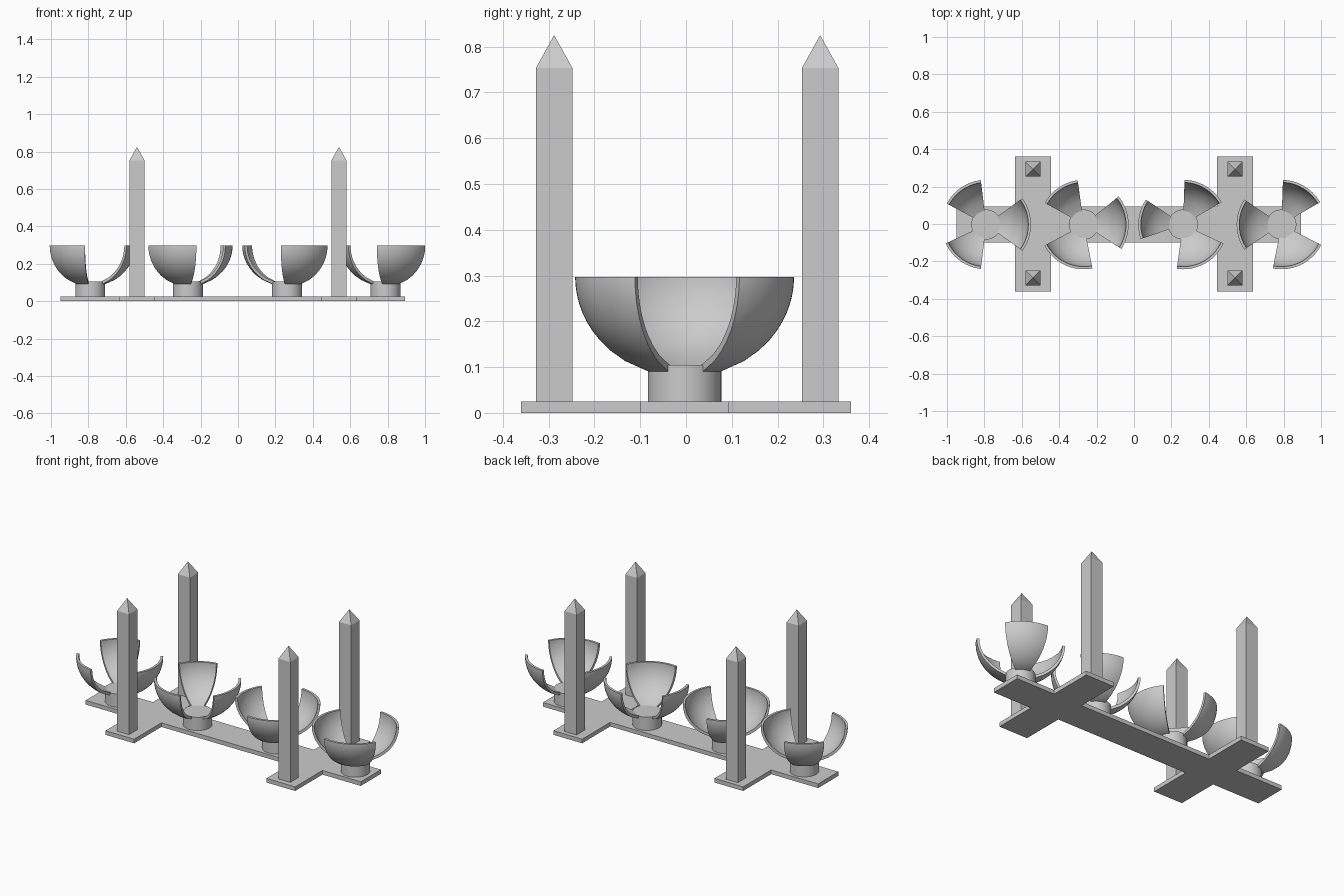
import bpy
import bmesh
from math import sin, cos, pi, radians, sqrt
from mathutils import Matrix, Vector

cube = bpy.data.objects.get("Cube")
if cube:
    bpy.data.objects.remove(cube, do_unlink=True)

stone = bpy.data.materials.new("grey_stone")
stone.use_nodes = True
GREY = (0.6, 0.6, 0.6, 1)
stone.diffuse_color = GREY
stone.node_tree.nodes["Principled BSDF"].inputs["Base Color"].default_value = GREY


def finish(bm, name, smooth=False):
    """Turn a bmesh into a named object with the stone material."""
    bmesh.ops.recalc_face_normals(bm, faces=bm.faces)
    mesh = bpy.data.meshes.new(name)
    bm.to_mesh(mesh)
    bm.free()
    mesh.materials.append(stone)
    obj = bpy.data.objects.new(name, mesh)
    bpy.context.collection.objects.link(obj)
    if smooth:
        bpy.ops.object.select_all(action="DESELECT")
        obj.select_set(True)
        bpy.context.view_layer.objects.active = obj
        bpy.ops.object.shade_smooth_by_angle(angle=radians(30))
    return obj


# Base plate: a long bar crossed by two short bars, as one outline
BASE_TOP = 0.025
ARM, FRONT, BACK = 0.36, -0.1, 0.093
CROSS_X = [-0.635, -0.443, 0.443, 0.635]


def bar_edge(inner, outer):
    a, b, c, d = CROSS_X
    return [(a, inner), (a, outer), (b, outer), (b, inner),
            (c, inner), (c, outer), (d, outer), (d, inner)]


outline = [(-0.95, FRONT)] + bar_edge(FRONT, -ARM) + [(0.892, FRONT), (0.892, BACK)]
outline += bar_edge(BACK, ARM)[::-1] + [(-0.95, BACK)]
bm = bmesh.new()
face = bm.faces.new([bm.verts.new((x, y, 0)) for x, y in outline])
top = bmesh.ops.extrude_face_region(bm, geom=[face])
bmesh.ops.translate(bm, vec=(0, 0, BASE_TOP),
                    verts=[v for v in top["geom"] if isinstance(v, bmesh.types.BMVert)])
finish(bm, "base_plate")


# Four square pillars with pyramid caps
def pillar(name, x, y):
    half, shoulder, tip = 0.04, 0.753, 0.825
    bm = bmesh.new()
    corners = [(-half, -half), (half, -half), (half, half), (-half, half)]
    low = [bm.verts.new((x + a, y + b, BASE_TOP)) for a, b in corners]
    high = [bm.verts.new((x + a, y + b, shoulder)) for a, b in corners]
    apex = bm.verts.new((x, y, tip))
    bm.faces.new(low)
    for i in range(4):
        j = (i + 1) % 4
        bm.faces.new((low[i], low[j], high[j], high[i]))
        bm.faces.new((high[i], high[j], apex))
    finish(bm, name)


for side, x in (("right", -0.54), ("left", 0.54)):
    for end, y in (("front", -0.288), ("back", 0.293)):
        pillar(f"{end}_{side}_pillar", x, y)


# Bowls: a round foot carrying three curved petals
RIM, FLOOR, HUB_TOP, CENTRE_Y = 0.297, 0.09, 0.105, -0.003


def wall(radius, depth, low, steps=14):
    """Points of an elliptical wall from its lower end up to the rim."""
    points = []
    start = sqrt(1 - ((RIM - low) / depth) ** 2)
    for i in range(steps + 1):
        z = low + (RIM - low) * sin(i / steps * pi / 2)
        r = radius * sqrt(max(0, 1 - ((RIM - z) / depth) ** 2))
        points.append((max(r, radius * start), z))
    return points


def petal(name, x, begin, end):
    section = wall(0.239, 0.219, FLOOR) + wall(0.225, 0.203, HUB_TOP)[::-1]
    section.append((0.065, FLOOR))
    bm = bmesh.new()
    turn = Matrix.Rotation(radians(begin), 3, "Z")
    profile = bm.faces.new([bm.verts.new(turn @ Vector((r, 0, z))) for r, z in section])
    bmesh.ops.spin(bm, geom=[profile] + profile.edges[:] + profile.verts[:],
                   cent=(0, 0, 0), axis=(0, 0, 1), angle=radians(end - begin),
                   steps=round((end - begin) / 4), use_duplicate=False)
    # Close the starting side if the sweep moved its face along
    holes = [e for e in bm.edges if e.is_boundary]
    if holes:
        bmesh.ops.holes_fill(bm, edges=holes)
    bmesh.ops.translate(bm, verts=bm.verts, vec=(x, CENTRE_Y, 0))
    finish(bm, name, True)


def foot(name, x):
    bm = bmesh.new()
    bmesh.ops.create_cone(bm, cap_ends=True, segments=48, radius1=0.08, radius2=0.08,
                          depth=HUB_TOP - BASE_TOP)
    bmesh.ops.translate(bm, verts=bm.verts, vec=(x, CENTRE_Y, (HUB_TOP + BASE_TOP) / 2))
    finish(bm, name, True)


# Each bowl: position along the bar and the sweep of its petals in degrees
bowls = {
    "far_right": (-0.79, [(-36, 36), (97, 152), (205, 263)]),
    "inner_right": (-0.268, [(-33, 39), (98, 151), (208, 281)]),
    "inner_left": (0.262, [(30, 88), (146, 199), (262, 335)]),
    "far_left": (0.788, [(30, 88), (146, 214), (259, 333)]),
}
for place, (x, sweeps) in bowls.items():
    foot(f"{place}_bowl_foot", x)
    for number, (begin, end) in enumerate(sweeps, 1):
        petal(f"{place}_bowl_petal_{number}", x, begin, end)
